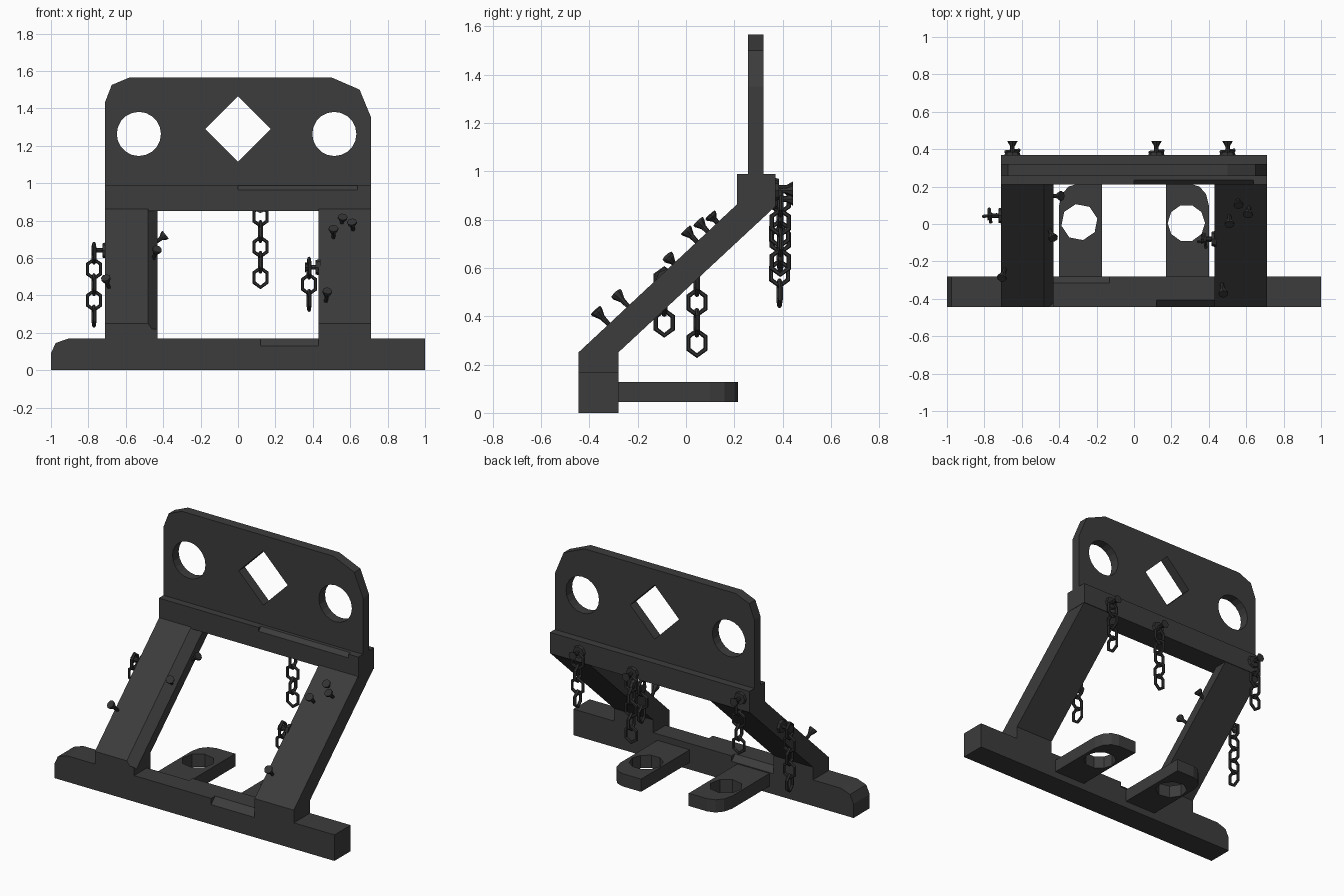
import bpy, bmesh, math
from mathutils import Vector, Matrix

if "Cube" in bpy.data.objects:
    bpy.data.objects.remove(bpy.data.objects["Cube"])


def material(name, v):
    m = bpy.data.materials.new(name)
    m.diffuse_color = (v, v, v, 1)
    m.use_nodes = True
    m.node_tree.nodes["Principled BSDF"].inputs["Base Color"].default_value = m.diffuse_color
    return m


IRON = material("dark iron", 0.045)
CHAIN = material("black chain iron", 0.032)


def finish(bm, name, mat):
    bmesh.ops.recalc_face_normals(bm, faces=bm.faces)
    me = bpy.data.meshes.new(name)
    bm.to_mesh(me)
    bm.free()
    me.materials.append(mat)
    ob = bpy.data.objects.new(name, me)
    bpy.context.collection.objects.link(ob)
    return ob


def prism(name, pts, axis, a, b, mat=IRON):
    """Extrude a 2D outline along an axis from a to b."""
    place = {'x': lambda p: (a, p[0], p[1]),
             'y': lambda p: (p[0], a, p[1]),
             'z': lambda p: (p[0], p[1], a)}[axis]
    bm = bmesh.new()
    f = bm.faces.new([bm.verts.new(place(p)) for p in pts])
    r = bmesh.ops.extrude_face_region(bm, geom=[f])
    d = Vector([(b - a) * (axis == k) for k in 'xyz'])
    bmesh.ops.translate(bm, vec=d, verts=[v for v in r['geom'] if isinstance(v, bmesh.types.BMVert)])
    return finish(bm, name, mat)


def ngon(cx, cy, r, n, turn=0.0):
    return [(cx + r * math.cos(turn + 2 * math.pi * i / n),
             cy + r * math.sin(turn + 2 * math.pi * i / n)) for i in range(n)]


def cut(ob, cutter):
    cutter.hide_render = True
    m = ob.modifiers.new("cut", 'BOOLEAN')
    m.operation, m.solver, m.object = 'DIFFERENCE', 'EXACT', cutter
    bpy.context.view_layer.objects.active = ob
    bpy.ops.object.modifier_apply(modifier=m.name)
    bpy.data.objects.remove(cutter)


def notch_x(ob, y, z, x0, x1, r):
    """Chip a 45 degree chamfer out of an edge running along x."""
    cut(ob, prism("notch_cutter", ngon(y, z, r, 4), 'x', x0, x1))


# base bar with a worn left corner and chipped edges
base = prism("base_bar", [(-1, 0), (1, 0), (1, .168), (-.91, .168), (-.975, .145), (-1, .09)],
             'y', -.445, -.28)
notch_x(base, -.445, .168, .12, .46, .04)
notch_x(base, -.28, .168, -.43, -.13, .035)

# slanted legs
LEG = [(-.445, .1), (-.445, .25), (.21, .862), (.30, .95), (.37, .86), (.365, .85), (-.28, .25), (-.28, .1)]
left_leg = prism("left_leg", LEG, 'x', -.71, -.43)
right_leg = prism("right_leg", LEG, 'x', .43, .71)

# worn inner edge of the left leg: diamond bar swept up the slope
low, high = Vector((-.43, -.445, .25)), Vector((-.43, .21, .862))
slope = (high - low).normalized()
normal = Vector((0, -slope.z, slope.y))
bm = bmesh.new()
ring = [Vector((1, 0, 0)), normal, Vector((-1, 0, 0)), -normal]
f = bm.faces.new([bm.verts.new(low - slope * .02 + d * .052) for d in ring])
r = bmesh.ops.extrude_face_region(bm, geom=[f])
bmesh.ops.translate(bm, vec=slope * 1.1, verts=[v for v in r['geom'] if isinstance(v, bmesh.types.BMVert)])
cut(left_leg, finish(bm, "wear_cutter", IRON))

# top beam
beam = prism("top_beam", [(.21, .852), (.37, .852), (.37, .988), (.21, .988)], 'x', -.712, .712)
notch_x(beam, .21, .988, 0, .64, .024)

# pierced back plate
plate = prism("back_plate", [(-.712, .97), (.712, .97), (.712, 1.35), (.65, 1.5), (.5, 1.565),
                             (-.58, 1.565), (-.675, 1.525), (-.712, 1.43)], 'y', .257, .32)
for hole in (ngon(-.53, 1.263, .118, 20), ngon(.515, 1.263, .118, 20), ngon(0, 1.29, .175, 4)):
    cut(plate, prism("hole_cutter", hole, 'y', .1, .5))

# rear feet with round eyes
for side, sx, hole in (("left", -1, ngon(-.292, .01, .098, 8, .2)), ("right", 1, ngon(.28, .005, .1, 10))):
    pts = [(.17, -.3), (.4, -.3), (.4, .1), (.385, .16), (.35, .2), (.3, .215), (.17, .215)]
    foot = prism(side + "_rear_foot", [(x * sx, y) for x, y in pts], 'z', .045, .127)
    cut(foot, prism("eye_cutter", hole, 'z', 0, .3))


def cone(bm, p, d, r1, r2, length, n=8):
    """Add a cone starting at p along d."""
    d = Vector(d).normalized()
    m = Matrix.Translation(Vector(p) + d * length / 2) @ d.to_track_quat('Z', 'Y').to_matrix().to_4x4()
    bmesh.ops.create_cone(bm, cap_ends=True, segments=n, radius1=r1, radius2=r2, depth=length, matrix=m)


def nail(name, p, d, length=.065, head=.026):
    bm = bmesh.new()
    d = Vector(d).normalized()
    p = Vector(p) - d * .01
    cone(bm, p, d, .009, .012, length * .65)
    cone(bm, p + d * length * .6, d, .012, head, length * .4)
    cone(bm, p + d * length, d, head, head, .01)
    finish(bm, name, CHAIN)


# nails driven into the legs
for i, (x, y, dx, size) in enumerate([(.47, -.32, .1, .08), (-.69, -.24, -.25, .075), (.51, .045, 0, .07),
                                      (.555, .13, .1, .045), (.615, .09, -.1, .06), (-.45, -.035, .3, .065)]):
    z = .25 + (y + .445) * .934
    if x == -.45:
        z -= .03
    nail("leg_nail_%d" % i, (x, y, z), normal + Vector((dx, 0, 0)), size)
nail("inner_nail", (-.43, .15, .69), (1, 0, .8), .055)


def link(bm, c, face, w=.037, h=.052, t=.010):
    """Six-sided chain link; face is the direction its opening points."""
    up, f = Vector((0, 0, 1)), Vector(face).normalized()
    side = up.cross(f)
    rings = []
    for i in range(6):
        a = math.pi / 2 + i * math.pi / 3
        o = side * math.cos(a) * w * 1.1 + up * math.sin(a) * h
        n = (side * math.cos(a) + up * math.sin(a)).normalized()
        rings.append([bm.verts.new(Vector(c) + o + t * (n * math.cos(b) + f * math.sin(b)))
                      for b in (k * math.pi / 3 for k in range(6))])
    for i in range(6):
        for k in range(6):
            A, B = rings[i], rings[(i + 1) % 6]
            bm.faces.new((A[k], A[(k + 1) % 6], B[(k + 1) % 6], B[k]))


def chain(name, wall, out, x, y, z, count, first, step=.082):
    """Washer and flared pin on the wall, with links hanging at x, y from z down."""
    bm = bmesh.new()
    out = Vector(out)
    wall = Vector(wall)
    cone(bm, wall - out * .01, out, .045, .038, .025)
    cone(bm, wall, out, .012, .012, .06)
    cone(bm, wall + out * .045, out, .012, .028, .028)
    for i in range(count):
        ang = math.pi / 2 * ((i + first) % 2) + .12
        link(bm, (x, y, z - i * step), (math.sin(ang), -math.cos(ang), 0))
    finish(bm, name, CHAIN)


# hanging chains: legs first, then the back of the beam
chain("left_leg_chain", (-.71, .045, .64), (-1, 0, 0), -.77, .045, .625, 5, 1, .084)
chain("right_leg_chain", (.43, -.08, .55), (-1, 0, 0), .38, -.09, .545, 3, 1, .086)
chain("left_beam_chain", (-.65, .37, .93), (0, 1, 0), -.65, .39, .88, 4, 1)
chain("middle_beam_chain", (.12, .37, .885), (0, 1, 0), .12, .387, .823, 5, 0)
chain("right_beam_chain", (.5, .37, .92), (0, 1, 0), .5, .39, .87, 4, 0)
